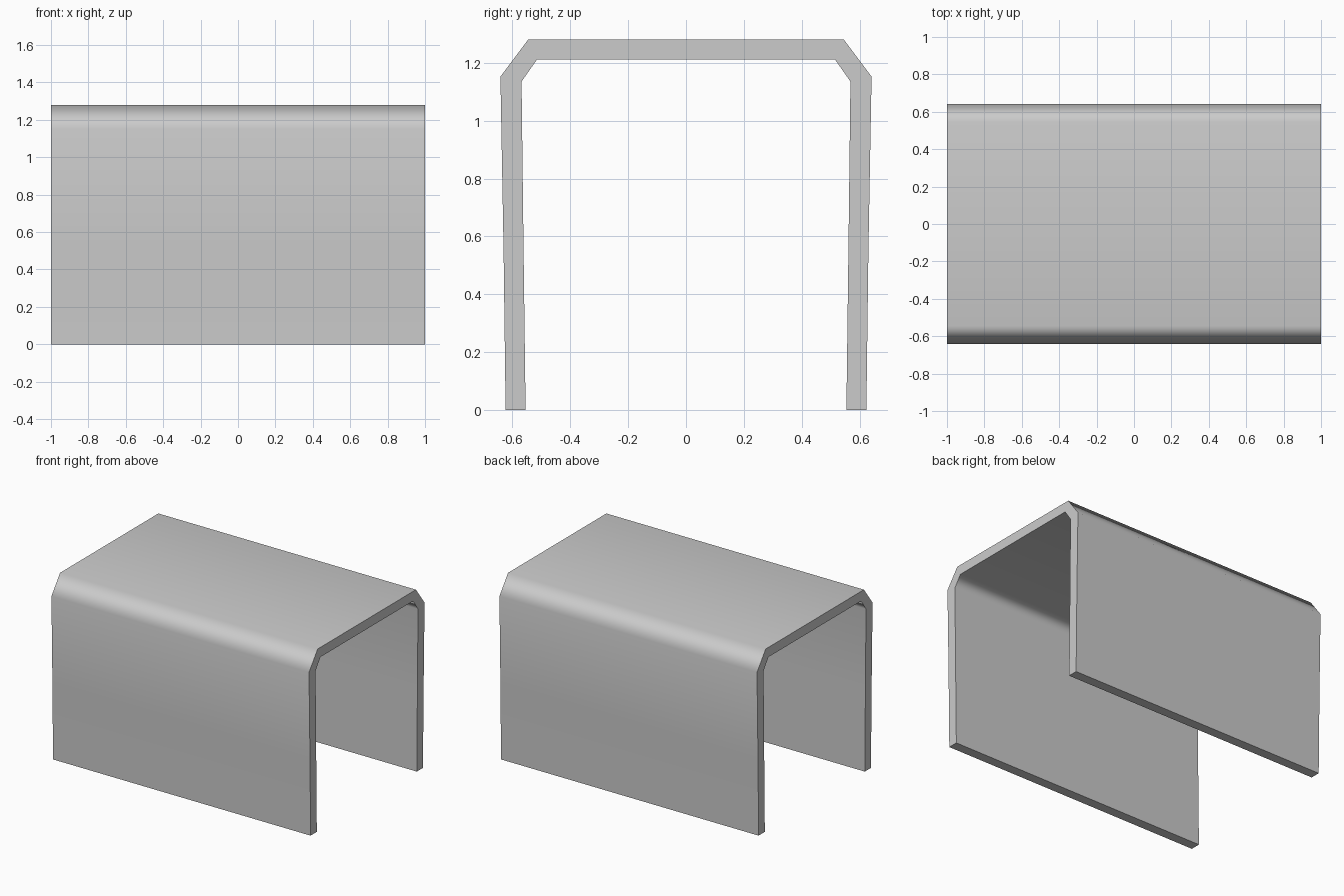
import bpy, bmesh
from math import radians

if "Cube" in bpy.data.objects:
    bpy.data.objects.remove(bpy.data.objects["Cube"])

# Half cross-section (y, z): outer skin going up, inner skin coming down
outer = [(0.623, 0.005), (0.63, 0.55), (0.641, 1.152), (0.545, 1.28)]
inner = [(0.514, 1.212), (0.568, 1.135), (0.561, 0.55), (0.554, 0.005)]
outer[0] = (outer[0][0], 0.0)
inner[-1] = (inner[-1][0], 0.0)


def mirrored(points):
    return [(-y, z) for y, z in reversed(points)]


# Closed arch-shaped profile
profile = outer + mirrored(outer) + mirrored(inner) + inner
n = len(outer) * 2
half_length = 1.0

bm = bmesh.new()
rings = [[bm.verts.new((x, y, z)) for y, z in profile]
         for x in (-half_length, half_length)]
a, b = rings
count = len(profile)

# Long walls of the shell
for i in range(count):
    j = (i + 1) % count
    bm.faces.new((a[i], a[j], b[j], b[i]))

# Open-end rims, joining outer skin to inner skin
for ring in rings:
    for i in range(n - 1):
        bm.faces.new((ring[i], ring[i + 1], ring[count - 2 - i], ring[count - 1 - i]))

bmesh.ops.recalc_face_normals(bm, faces=bm.faces)
mesh = bpy.data.meshes.new("arched_cover")
bm.to_mesh(mesh)
bm.free()
cover = bpy.data.objects.new("arched_cover", mesh)
bpy.context.collection.objects.link(cover)

# Soft bends, crisp rims
bpy.context.view_layer.objects.active = cover
cover.select_set(True)
bpy.ops.object.shade_smooth_by_angle(angle=radians(60))
weighted = cover.modifiers.new("even_shading", 'WEIGHTED_NORMAL')
weighted.keep_sharp = True
